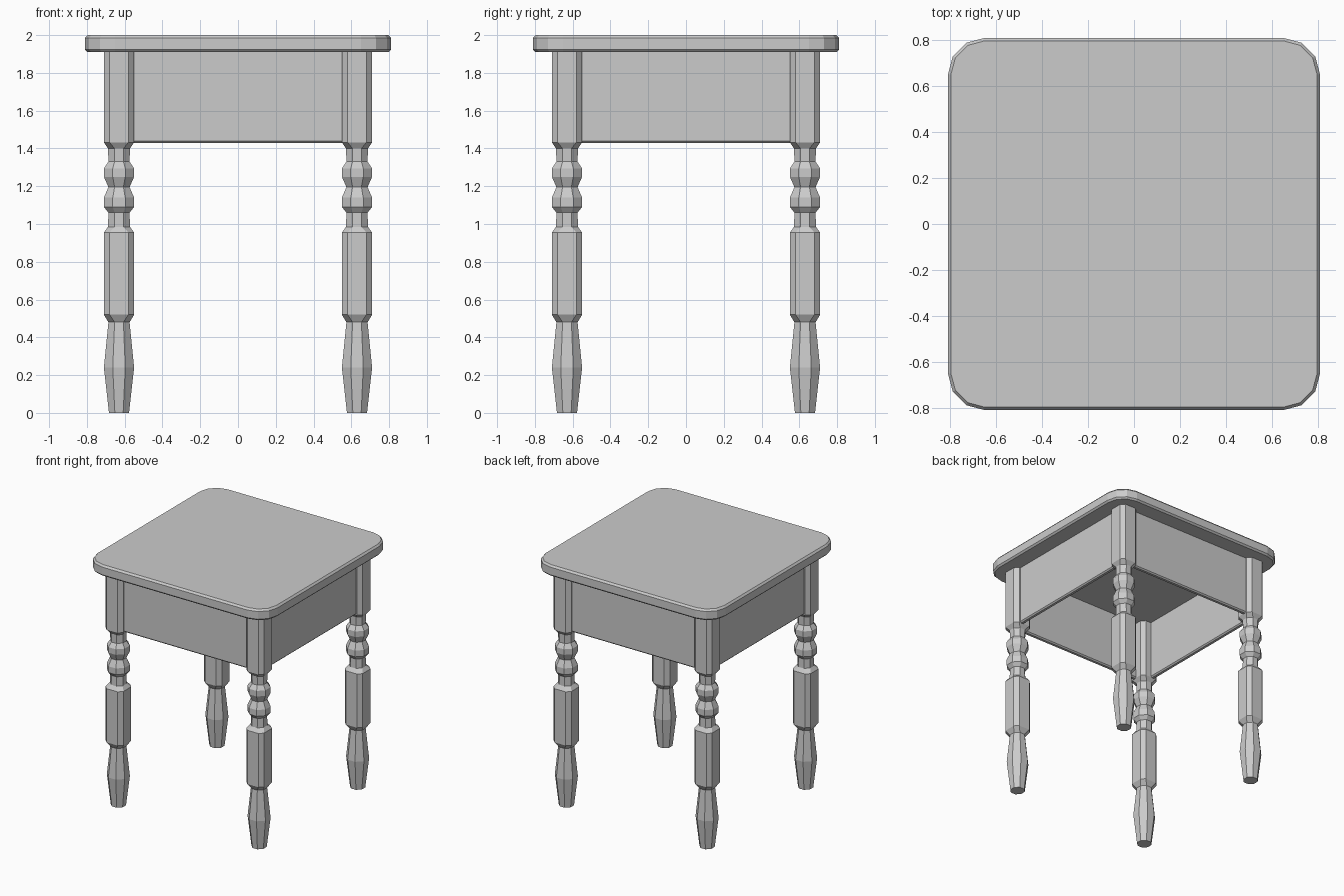
import bpy, bmesh, math

if "Cube" in bpy.data.objects:
    bpy.data.objects.remove(bpy.data.objects["Cube"])


def finish(bm, name):
    bmesh.ops.recalc_face_normals(bm, faces=bm.faces)
    mesh = bpy.data.meshes.new(name)
    bm.to_mesh(mesh)
    bm.free()
    obj = bpy.data.objects.new(name, mesh)
    bpy.context.collection.objects.link(obj)
    return obj


def loft(name, rings):
    """Skin a stack of closed rings and cap both ends."""
    bm = bmesh.new()
    loops = [[bm.verts.new(p) for p in ring] for ring in rings]
    n = len(loops[0])
    for a, b in zip(loops, loops[1:]):
        for i in range(n):
            j = (i + 1) % n
            bm.faces.new((a[i], a[j], b[j], b[i]))
    bm.faces.new(loops[0][::-1])
    bm.faces.new(loops[-1])
    return finish(bm, name)


def rounded_square(half, radius, z, segments=3):
    pts = []
    for q in range(4):
        c = math.radians(45 + 90 * q)
        cx = math.copysign(half - radius, math.cos(c))
        cy = math.copysign(half - radius, math.sin(c))
        for k in range(segments + 1):
            a = math.pi / 2 * (q + k / segments)
            pts.append((cx + radius * math.cos(a), cy + radius * math.sin(a), z))
    return pts


def octagon(half, flat, z):
    """Eight-sided ring: half width and half length of the flats."""
    h, f = half, flat
    return [(x, y, z) for x, y in ((h, -f), (h, f), (f, h), (-f, h),
                                   (-h, f), (-h, -f), (-f, -h), (f, -h))]


# Table top with rounded corners and chamfered rims
loft("table_top", [rounded_square(0.81 - d, 0.16 - d, z)
                   for d, z in ((0.013, 1.91), (0, 1.923), (0, 1.985), (0.013, 2.0))])

# Leg profile: height, half width, flat ratio (0.62 on blocks, 0.414 on turnings)
B, T = 0.62, 0.414
profile = [(0, 0.053, T), (0.24, 0.08, T), (0.48, 0.056, T),       # foot
           (0.52, 0.08, B), (0.955, 0.08, B), (0.985, 0.058, T),   # lower block
           (1.06, 0.056, T), (1.09, 0.08, T), (1.14, 0.08, T),     # lower bead
           (1.195, 0.056, T), (1.25, 0.08, T), (1.295, 0.08, T),   # upper bead
           (1.33, 0.056, T), (1.4, 0.058, T),                      # neck
           (1.432, 0.08, B), (1.915, 0.08, B)]                     # upper block

leg = loft("front_left_leg", [octagon(r, r * k, z) for z, r, k in profile])
leg.location = (-0.63, -0.63, 0)
for name, x, y in (("front_right_leg", 1, -1), ("back_left_leg", -1, 1),
                   ("back_right_leg", 1, 1)):
    copy = bpy.data.objects.new(name, leg.data)
    copy.location = (0.63 * x, 0.63 * y, 0)
    bpy.context.collection.objects.link(copy)

# Apron panels between the legs
for i, side in enumerate(("front", "right", "back", "left")):
    bm = bmesh.new()
    bmesh.ops.create_cube(bm, size=1)
    bmesh.ops.scale(bm, vec=(1.22, 0.04, 0.485), verts=bm.verts)
    bmesh.ops.translate(bm, vec=(0, -0.65, 1.6725), verts=bm.verts)
    low = [e for e in bm.edges
           if all(v.co.z < 1.5 for v in e.verts)
           and abs(e.verts[0].co.y - e.verts[1].co.y) < 1e-4]
    bmesh.ops.bevel(bm, geom=low, offset=0.01, segments=1, affect='EDGES')
    panel = finish(bm, side + "_apron")
    panel.rotation_euler.z = math.pi / 2 * i
